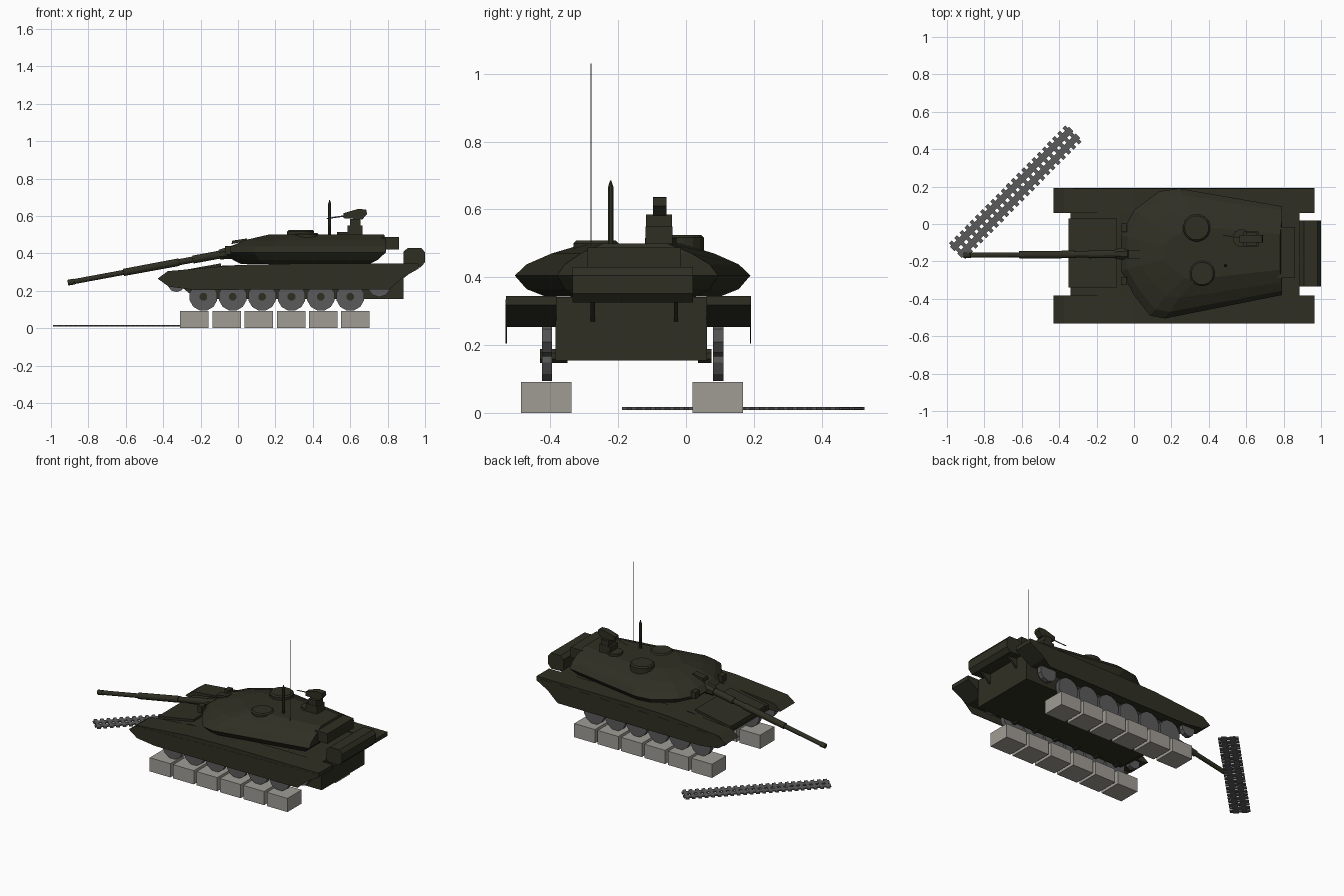
import bpy, bmesh, math
from mathutils import Vector, Matrix

if "Cube" in bpy.data.objects:
    bpy.data.objects.remove(bpy.data.objects["Cube"])


def material(name, rgb):
    m = bpy.data.materials.new(name)
    m.diffuse_color = (*rgb, 1)
    m.use_nodes = True
    m.node_tree.nodes["Principled BSDF"].inputs["Base Color"].default_value = m.diffuse_color
    return m


OLIVE = material("dark_olive", (0.028, 0.028, 0.017))
STEEL = material("grey_steel", (0.105, 0.105, 0.108))
STONE = material("pale_stone", (0.35, 0.335, 0.30))


def finish(name, bm, mat):
    bmesh.ops.recalc_face_normals(bm, faces=bm.faces)
    me = bpy.data.meshes.new(name)
    bm.to_mesh(me)
    bm.free()
    me.materials.append(mat)
    ob = bpy.data.objects.new(name, me)
    bpy.context.collection.objects.link(ob)
    return ob


def loft(name, rings, mat):
    """Skin a stack of equal-length point loops and cap both ends."""
    bm = bmesh.new()
    vs = [[bm.verts.new(p) for p in r] for r in rings]
    n = len(vs[0])
    for a, b in zip(vs, vs[1:]):
        for i in range(n):
            bm.faces.new((a[i], a[(i + 1) % n], b[(i + 1) % n], b[i]))
    bm.faces.new(vs[0])
    bm.faces.new(vs[-1])
    return finish(name, bm, mat)


def prism(name, profile, y0, y1, mat=OLIVE):
    """Side profile in x and z, extruded along y."""
    return loft(name, [[(x, y, z) for x, z in profile] for y in (y0, y1)], mat)


def box(name, x, y, z, mat=OLIVE):
    return prism(name, [(x[0], z[0]), (x[1], z[0]), (x[1], z[1]), (x[0], z[1])], *y, mat)


def rod(name, stations, sides, mat=OLIVE):
    """Round bar through (point, radius) stations on a straight line."""
    d = Vector(stations[-1][0]) - Vector(stations[0][0])
    q = d.to_track_quat('Z', 'Y')
    rings = []
    for p, r in stations:
        rings.append([Vector(p) + q @ Vector((r * math.cos(a), r * math.sin(a), 0))
                      for a in (2 * math.pi * (i + .5) / sides for i in range(sides))])
    return loft(name, rings, mat)


# Hull body and raised glacis plate
prism("hull", [(-.34, .25), (-.34, .285), (-.08, .335), (.885, .342), (.885, .155), (-.22, .155)],
      -.385, .062)
prism("glacis_plate", [(-.35, .27), (-.35, .30), (-.09, .347), (-.09, .31)], -.34, .03)

# Track guards with thin hanging skirts on both sides
guard = [(-.43, .265), (-.375, .305), (0, .338), (.3, .345), (.965, .345), (.965, .318),
         (.85, .253), (-.40, .253)]
skirt = [(-.43, .265), (-.375, .30), (.965, .335), (.965, .318), (.885, .275), (.81, .207),
         (-.24, .205), (-.37, .222)]
for side, y0, y1, s0 in (("left", -.531, -.382, -.532), ("right", .06, .191, .188)):
    prism("track_guard_" + side, guard, y0, y1)
    prism("skirt_" + side, skirt, s0, s0 + .004)

# Road wheels, idlers and sprockets, each road wheel above a support block
for side, y in (("left", -.41), ("right", .095)):
    for i in range(6):
        x = -.185 + i * .157
        rod(f"road_wheel_{side}_{i}", [((x, y - .015, .168), .076), ((x, y + .015, .168), .076)],
            12, STEEL)
        rod(f"axle_{side}_{i}", [((x, y - .02, .168), .022), ((x, y + .06 * (-1 if y > 0 else 1), .168), .022)],
            8, OLIVE)
        bx = -.233 + i * .1722
        box(f"support_block_{side}_{i}", (bx - .076, bx + .076), (y - .076, y + .073), (0, .091), STONE)
    for n, x, z, r in (("idler", -.33, .24, .047), ("sprocket", .755, .228, .062)):
        rod(f"{n}_{side}", [((x, y - .015, z), r), ((x, y + .015, z), r)], 10, STEEL)

# Rear stowage drum with brackets
prism("rear_stowage", [(.89, .33), (.975, .325), (1, .352), (1, .405), (.98, .43), (.91, .43),
                       (.885, .41), (.885, .35)], -.335, .02)
for y in (-.275, -.03):
    prism("stowage_bracket", [(.875, .27), (.89, .27), (.96, .33), (.875, .33)], y - .006, y + .006)

# Turret: one outline scaled into stacked rings
outline = [(-.07, -.06), (0, .075), (.135, .175), (.24, .19), (.79, .095),
           (.79, -.38), (.165, -.505), (.085, -.49), (0, -.38), (-.07, -.25)]


def ring(z, cx, sx, sy):
    return [(cx + (x - cx) * sx, -.155 + (y + .155) * sy, z) for x, y in outline]


loft("turret", [ring(.343, .36, .80, .74), ring(.365, .36, .9, .9), ring(.405, .79, 1, 1),
                ring(.438, .79, .96, .90), ring(.47, .79, .88, .69), ring(.50, .76, .72, .40)], OLIVE)
box("turret_bustle", (.77, .86), (-.29, -.015), (.42, .487))

# Gun: stepped barrel, mantlet and sight plate
root, tip = Vector((.02, -.16, .415)), Vector((-.91, -.167, .243))


def along(t):
    return root.lerp(tip, t)


rod("gun_barrel", [(along(t), r) for t, r in
                   ((0, .022), (.28, .022), (.281, .017), (.36, .017), (.361, .021), (.68, .02),
                    (.681, .014), (.96, .014), (.961, .016), (1, .016))], 12)
rod("mantlet", [((-.10, -.16, .393), .028), ((.05, -.16, .42), .05)], 8)
prism("gun_sight", [(-.035, .45), (.045, .465), (.05, .48), (-.03, .468)], -.185, -.14)
for y in (-.02, -.305):
    box("sensor_box", (-.07, -.038), (y - .022, y + .022), (.395, .44))

# Roof hatches
for n, x, y, r, z in (("commander_hatch", .335, -.02, .074, .525), ("gunner_hatch", .365, -.265, .068, .508)):
    rod(n, [((x, y, .45), r), ((x, y, z - .008), r), ((x, y, z), r * .88)], 16)

# Remote gun mount
rod("mount_base", [((.575, -.075, .48), .048), ((.575, -.075, .515), .048)], 12)
box("mount_pedestal", (.585, .665), (-.12, -.04), (.48, .55))
box("mount_column", (.60, .655), (-.118, -.042), (.55, .585))
prism("mount_gun_body", [(.565, .588), (.665, .582), (.69, .61), (.685, .635), (.64, .637), (.565, .615)],
      -.098, -.058)
rod("mount_gun_barrel", [((.475, -.06, .586), .003), ((.58, -.075, .602), .004)], 6, STEEL)

# Sensor mast and whip antenna
rod("sensor_mast", [((.49, -.222, .47), .008), ((.49, -.222, .665), .009), ((.49, -.222, .685), .002)], 8)
box("antenna_lower", (.579, .581), (-.282, -.278), (.47, .855), STEEL)
box("antenna_upper", (.5795, .5805), (-.281, -.279), (.855, 1.03), STEEL)

# Detached track lying on the ground: cross bars and two rails in one mesh
a, b = Vector((-.952, -.152, .013)), Vector((-.318, .49, .013))
length = (b - a).length
turn = Matrix.Rotation(math.atan2(b.y - a.y, b.x - a.x), 4, 'Z')
bm = bmesh.new()


def slab(u, v, su, sv, h):
    m = Matrix.Translation(a) @ turn @ Matrix.Translation((u, v, 0)) @ Matrix.Diagonal((su, sv, h, 1))
    bmesh.ops.create_cube(bm, size=1, matrix=m)


LINKS = 23
for i in range(LINKS):
    slab((i + .5) * length / LINKS, 0, .021, .122, .009)
for v in (-.026, .026):
    slab(length / 2, v, length, .034, .007)
finish("loose_track", bm, STEEL)
